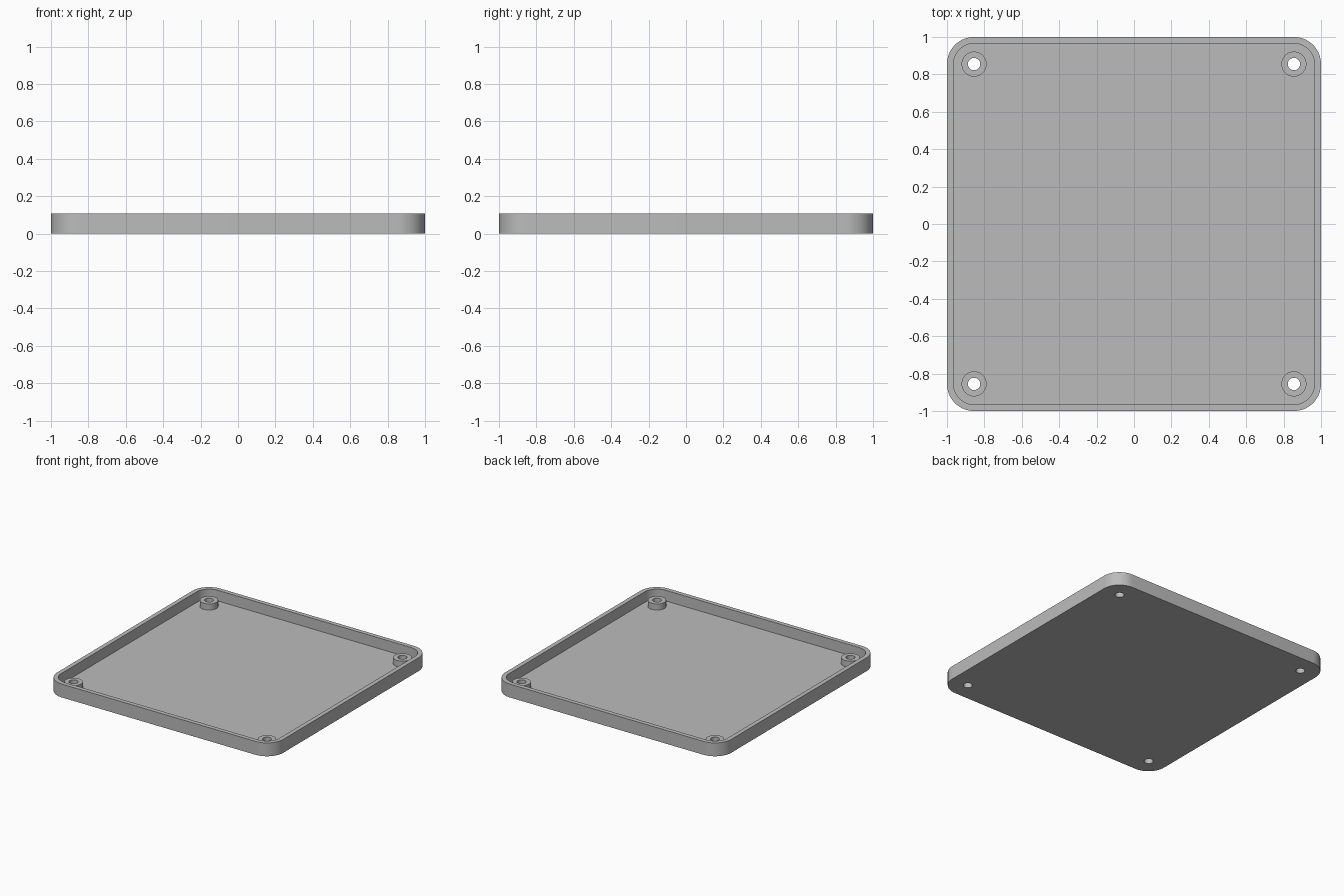
import bpy
import bmesh
from math import cos, sin, pi, radians

if "Cube" in bpy.data.objects:
    bpy.data.objects.remove(bpy.data.objects["Cube"])

HEIGHT, FLOOR, BOSS_TOP = 0.107, 0.022, 0.071
CORNER = 0.855                      # centre of corner arcs and screw bosses
OUTER_R, INNER_R = 0.145, 0.11
BOSS_R, HOLE_R = 0.067, 0.033
SIGNS = [(1, 1), (-1, 1), (-1, -1), (1, -1)]
ARC_STEPS, CIRCLE_STEPS = 12, 40

bm = bmesh.new()


def loop(points, z):
    """Closed loop of vertices at one height."""
    return [bm.verts.new((x, y, z)) for x, y in points]


def rounded_square(radius):
    return [(sx * CORNER + radius * cos(a), sy * CORNER + radius * sin(a))
            for q, (sx, sy) in enumerate(SIGNS)
            for a in ((q + i / ARC_STEPS) * pi / 2 for i in range(ARC_STEPS + 1))]


def circle(sx, sy, radius):
    return [(sx * CORNER + radius * cos(a), sy * CORNER + radius * sin(a))
            for a in (2 * pi * i / CIRCLE_STEPS for i in range(CIRCLE_STEPS))]


def loft(rings):
    """Quad strips joining consecutive loops."""
    for a, b in zip(rings, rings[1:]):
        n = len(a)
        for i in range(n):
            j = (i + 1) % n
            bm.faces.new((a[i], a[j], b[j], b[i]))


def fill(rings):
    """Flat sheet inside the first loop, pierced by the others."""
    edges = [bm.edges.get((r[i - 1], r[i])) for r in rings for i in range(len(r))]
    bmesh.ops.triangle_fill(bm, edges=edges, use_beauty=True)


# Outer wall, rim and inner wall
outer, inner = rounded_square(OUTER_R), rounded_square(INNER_R)
walls = [loop(outer, 0), loop(outer, HEIGHT), loop(inner, HEIGHT), loop(inner, FLOOR)]
loft(walls)

# Screw bosses with through holes
bosses = []
for sx, sy in SIGNS:
    ring, hole = circle(sx, sy, BOSS_R), circle(sx, sy, HOLE_R)
    boss = [loop(ring, FLOOR), loop(ring, BOSS_TOP), loop(hole, BOSS_TOP), loop(hole, 0)]
    loft(boss)
    bosses.append(boss)

# Floor and underside
fill([walls[-1]] + [b[0] for b in bosses])
fill([walls[0]] + [b[-1] for b in bosses])
bmesh.ops.recalc_face_normals(bm, faces=bm.faces)

mesh = bpy.data.meshes.new("tray_with_bosses")
bm.to_mesh(mesh)
bm.free()
tray = bpy.data.objects.new("tray_with_bosses", mesh)
bpy.context.collection.objects.link(tray)

# Grey plastic
grey = bpy.data.materials.new("grey_plastic")
grey.use_nodes = True
colour = (0.5, 0.5, 0.5, 1)
grey.diffuse_color = colour
grey.node_tree.nodes["Principled BSDF"].inputs["Base Color"].default_value = colour
mesh.materials.append(grey)

bpy.context.view_layer.objects.active = tray
tray.select_set(True)
bpy.ops.object.shade_smooth_by_angle(angle=radians(30))
